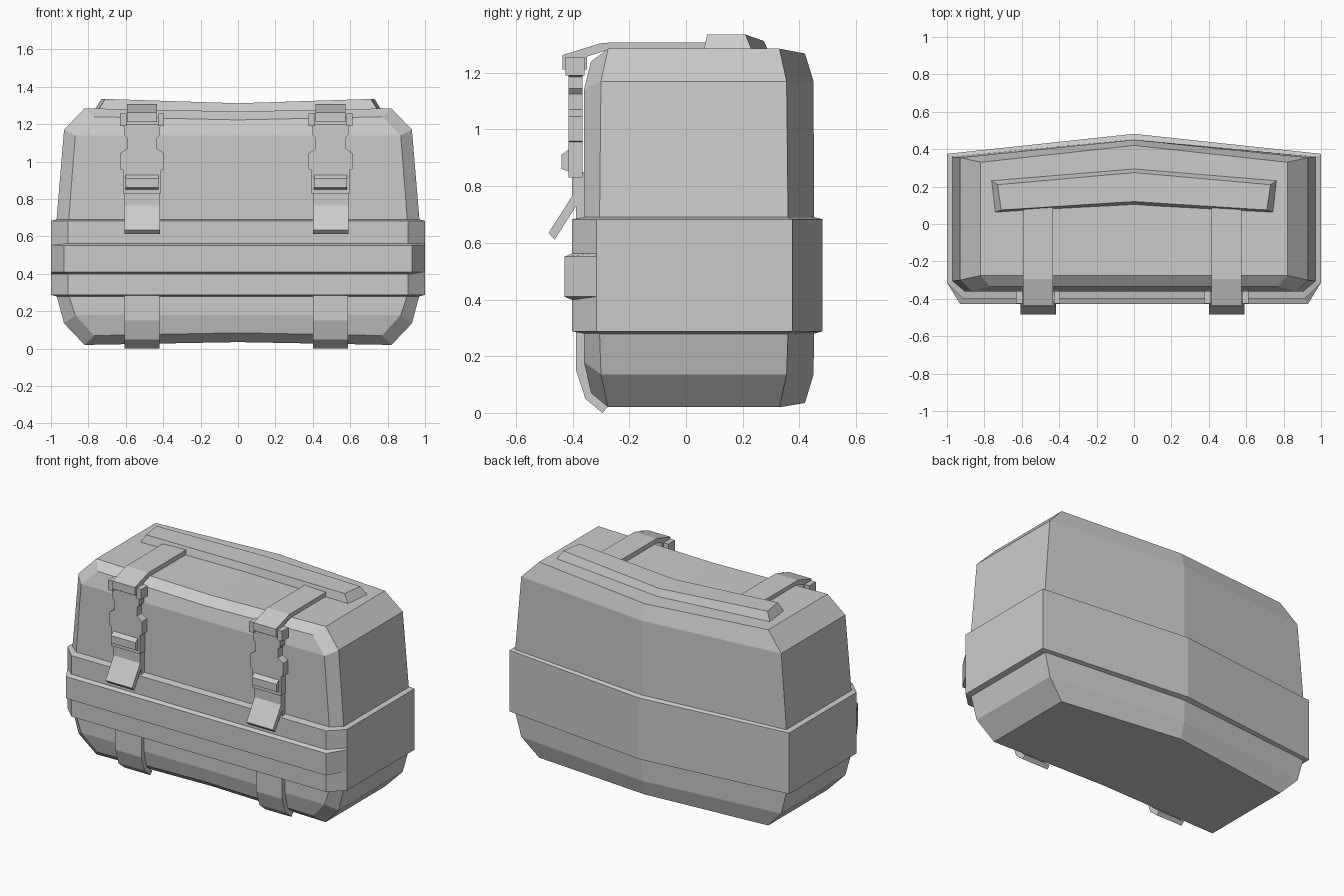
import bpy, bmesh

if "Cube" in bpy.data.objects:
    bpy.data.objects.remove(bpy.data.objects["Cube"])


def finish(name, bm):
    bmesh.ops.remove_doubles(bm, verts=bm.verts[:], dist=0.0005)
    bmesh.ops.recalc_face_normals(bm, faces=bm.faces[:])
    me = bpy.data.meshes.new(name)
    bm.to_mesh(me)
    bm.free()
    ob = bpy.data.objects.new(name, me)
    bpy.context.collection.objects.link(ob)
    return ob


def loft(name, halves, closed=True, caps=False):
    """Skin rings; each ring is its right half from front centre to back centre."""
    bm = bmesh.new()
    rows = []
    for half in halves:
        mirror = [(-x, y, z) for x, y, z in reversed(half) if x > 0]
        rows.append([bm.verts.new(p) for p in half + mirror])
    n = len(rows[0])
    for a, b in zip(rows, rows[1:]):
        for i in range(n if closed else n - 1):
            j = (i + 1) % n
            bm.faces.new((a[i], a[j], b[j], b[i]))
    if caps:
        h = len(halves[0])
        for r in (rows[0], rows[-1]):
            bm.faces.new(r[:h])
            bm.faces.new(r[h - 1:] + r[:1])
    return finish(name, bm)


def prism(name, pts, a, b, axis):
    """Extrude a 2D outline along x (outline in y,z) or y (outline in x,z)."""
    bm = bmesh.new()
    put = (lambda p, t: (t, p[0], p[1])) if axis == 'x' else (lambda p, t: (p[0], t, p[1]))
    lo = [bm.verts.new(put(p, a)) for p in pts]
    hi = [bm.verts.new(put(p, b)) for p in pts]
    n = len(pts)
    bm.faces.new(lo)
    bm.faces.new(hi)
    for i in range(n):
        j = (i + 1) % n
        bm.faces.new((lo[i], lo[j], hi[j], hi[i]))
    return finish(name, bm)


def ring(wf, f, zf, w, fs, z, bs, bc, dip=0.0):
    """Plan outline: flat front, chamfered front corners, chevron back."""
    return [(0, f, zf + dip), (wf, f, zf), (w, fs, z), (w, bs, z), (0, bc, z + dip)]


# Main bag: chamfered at top and bottom, slightly sunken along the middle
bag = [
    ring(0.82, -0.275, 0.02, 0.82, -0.275, 0.02, 0.33, 0.42, 0.015),
    ring(0.77, -0.335, 0.07, 0.82, -0.275, 0.02, 0.33, 0.42, 0.015),
    ring(0.87, -0.36, 0.18, 0.93, -0.30, 0.135, 0.355, 0.45),
    ring(0.905, -0.36, 0.285, 0.97, -0.305, 0.285, 0.36, 0.452),
    ring(0.905, -0.36, 0.69, 0.97, -0.305, 0.69, 0.36, 0.452),
    ring(0.87, -0.36, 1.14, 0.93, -0.30, 1.17, 0.355, 0.45),
    ring(0.77, -0.335, 1.24, 0.82, -0.275, 1.285, 0.33, 0.42, -0.017),
    ring(0.82, -0.275, 1.285, 0.82, -0.275, 1.285, 0.33, 0.42, -0.017),
]
loft("bag_body", bag, caps=True)

# Wide band around the middle
inner = (0.90, -0.355, 0.965, -0.30, 0.355, 0.447)
outer = (0.91, -0.402, 1.0, -0.315, 0.375, 0.482)


def band_ring(d, z):
    wf, f, w, fs, bs, bc = d
    return ring(wf, f, z, w, fs, z, bs, bc)


loft("middle_band", [band_ring(inner, 0.278), band_ring(outer, 0.288),
                     band_ring(outer, 0.683), band_ring(inner, 0.692)])

# Raised stripe on the band front
stripe = []
for z, wf, f in ((0.398, 0.91, -0.40), (0.41, 0.93, -0.428),
                 (0.552, 0.93, -0.428), (0.563, 0.91, -0.40)):
    stripe.append([(-1.0, -0.313, z), (-wf, f, z), (wf, f, z), (1.0, -0.313, z)])
bm = bmesh.new()
rows = [[bm.verts.new(p) for p in r] for r in stripe]
for a, b in zip(rows, rows[1:]):
    for i in range(3):
        bm.faces.new((a[i], a[i + 1], b[i + 1], b[i]))
finish("front_stripe", bm)


# Chevron pad on the lid
def pad_ring(w, f, fc, b, bc, z, zc):
    return [(0, fc, zc), (w - 0.02, f, z), (w, b, z), (0, bc, zc)]


loft("top_pad", [pad_ring(0.77, 0.06, 0.10, 0.237, 0.30, 1.27, 1.255),
                 pad_ring(0.73, 0.075, 0.12, 0.21, 0.275, 1.335, 1.312)], caps=True)

# Straps and buckles
strap_over = [(0.10, 1.307), (-0.295, 1.306), (-0.435, 1.263), (-0.435, 1.212), (-0.412, 1.212),
              (-0.412, 1.235), (-0.37, 1.25), (-0.37, 1.212), (-0.35, 1.212), (-0.35, 1.257),
              (-0.285, 1.278), (0.10, 1.275)]
strap_flap = [(-0.402, 0.85), (-0.402, 0.765), (-0.485, 0.635), (-0.463, 0.612),
              (-0.378, 0.745), (-0.378, 0.85)]
strap_back = [(-0.388, 0.85), (-0.388, 0.68), (-0.357, 0.68), (-0.357, 0.85)]
strap_low = [(-0.388, 0.30), (-0.388, 0.15), (-0.355, 0.05), (-0.295, 0.0), (-0.275, 0.022),
             (-0.333, 0.07), (-0.357, 0.18), (-0.357, 0.30)]
button = [(-0.40, 0.94), (-0.44, 0.91), (-0.44, 0.862), (-0.40, 0.845)]
half_buckle = [(0.085, 1.2), (0.085, 1.255), (0.117, 1.255), (0.117, 1.2), (0.097, 1.185),
               (0.097, 1.145), (0.08, 1.125), (0.08, 1.07), (0.117, 1.045), (0.117, 0.96),
               (0.102, 0.955), (0.102, 0.83)]

for side, cx in (("left", -0.513), ("right", 0.495)):
    for part, pts, hw in (("strap_over_lid", strap_over, 0.08), ("strap_flap", strap_flap, 0.095),
                          ("strap_upper", strap_back, 0.095), ("strap_lower", strap_low, 0.093),
                          ("buckle_button", button, 0.088)):
        prism(f"{side}_{part}", pts, cx - hw, cx + hw, 'x')
    outline = half_buckle + [(-x, z) for x, z in reversed(half_buckle)]
    prism(f"{side}_buckle", [(cx + x, z) for x, z in outline], -0.415, -0.365, 'y')
    for s in (-1, 1):
        # Thick ends of the buckle
        x0, x1 = sorted((cx + s * 0.084, cx + s * 0.118))
        prism(f"{side}_buckle_post", [(-0.425, 1.256), (-0.425, 1.19), (-0.358, 1.19),
                                      (-0.358, 1.256)], x0, x1, 'x')
    prism(f"{side}_buckle_crossbar", [(-0.405, 1.235), (-0.405, 1.2), (-0.375, 1.2),
                                      (-0.375, 1.235)], cx - 0.09, cx + 0.09, 'x')
